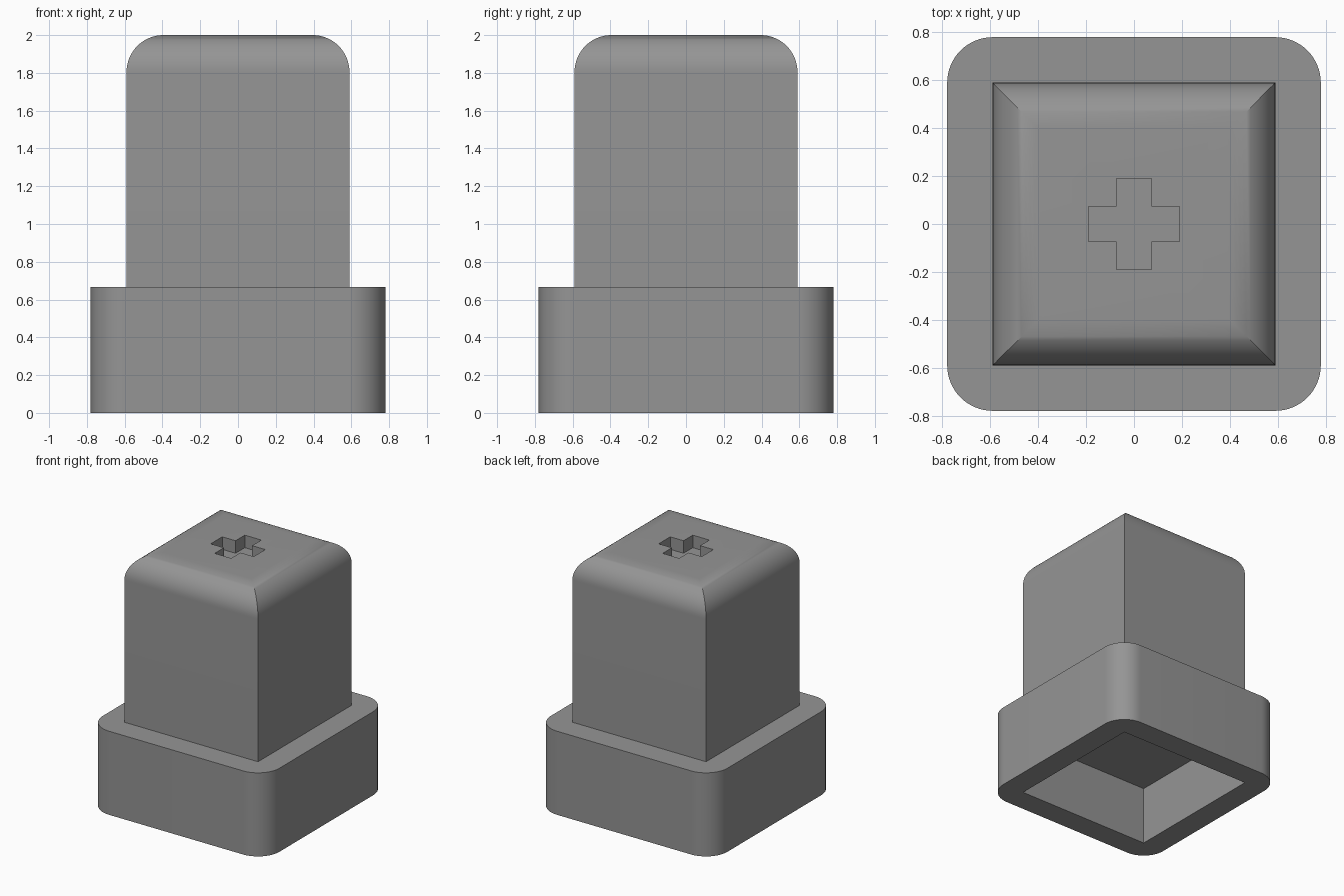
import bpy, bmesh, math

if "Cube" in bpy.data.objects:
    bpy.data.objects.remove(bpy.data.objects["Cube"])

grey = bpy.data.materials.new("mid grey")
grey.diffuse_color = (0.3, 0.3, 0.3, 1)
grey.use_nodes = True
grey.node_tree.nodes["Principled BSDF"].inputs["Base Color"].default_value = grey.diffuse_color

BASE_HALF, BASE_TOP, BASE_RADIUS = 0.78, 0.667, 0.19
STEM_HALF, STEM_TOP, STEM_RADIUS = 0.59, 2.0, 0.195
STEPS = 16


def loft(name, rings):
    """Closed solid through a stack of rings with equal point counts."""
    bm = bmesh.new()
    loops = [[bm.verts.new(p) for p in ring] for ring in rings]
    for a, b in zip(loops, loops[1:]):
        for i in range(len(a)):
            j = (i + 1) % len(a)
            bm.faces.new((a[i], a[j], b[j], b[i]))
    bm.faces.new(loops[0][::-1])
    bm.faces.new(loops[-1])
    bmesh.ops.recalc_face_normals(bm, faces=bm.faces)
    mesh = bpy.data.meshes.new(name)
    bm.to_mesh(mesh)
    bm.free()
    mesh.materials.append(grey)
    obj = bpy.data.objects.new(name, mesh)
    bpy.context.collection.objects.link(obj)
    return obj


def square(h, z):
    return [(-h, -h, z), (h, -h, z), (h, h, z), (-h, h, z)]


def rounded_square(h, r, z):
    pts = []
    for k, (sx, sy) in enumerate([(1, 1), (-1, 1), (-1, -1), (1, -1)]):
        for i in range(STEPS + 1):
            a = math.pi / 2 * (k + i / STEPS)
            pts.append((sx * (h - r) + r * math.cos(a),
                        sy * (h - r) + r * math.sin(a), z))
    return pts


def plus(arm, w, z):
    corner = [(arm, -w), (arm, w), (w, w)]
    pts = []
    for k in range(4):
        c, s = round(math.cos(k * math.pi / 2)), round(math.sin(k * math.pi / 2))
        pts += [(x * c - y * s, x * s + y * c, z) for x, y in corner]
    return pts


def cut(obj, cutter):
    mod = obj.modifiers.new("cut", 'BOOLEAN')
    mod.operation, mod.solver, mod.object = 'DIFFERENCE', 'EXACT', cutter
    bpy.ops.object.select_all(action='DESELECT')
    bpy.context.view_layer.objects.active = obj
    obj.select_set(True)
    bpy.ops.object.modifier_apply(modifier=mod.name)
    bpy.data.objects.remove(cutter)
    bpy.ops.object.shade_smooth_by_angle(angle=math.radians(30))


# Base block with rounded corners and a square pocket underneath
base = loft("base", [rounded_square(BASE_HALF, BASE_RADIUS, z) for z in (0, BASE_TOP)])
cut(base, loft("pocket_cutter", [square(STEM_HALF, z) for z in (-0.2, 0.47)]))

# Square stem with rounded, mitred top edges and a plus-shaped socket
rings = [square(STEM_HALF, BASE_TOP)]
for i in range(STEPS + 1):
    a = math.pi / 2 * i / STEPS
    rings.append(square(STEM_HALF - STEM_RADIUS * (1 - math.cos(a)),
                        STEM_TOP - STEM_RADIUS * (1 - math.sin(a))))
stem = loft("stem", rings)
cut(stem, loft("socket_cutter", [plus(0.19, 0.073, z) for z in (1.9, 2.2)]))
